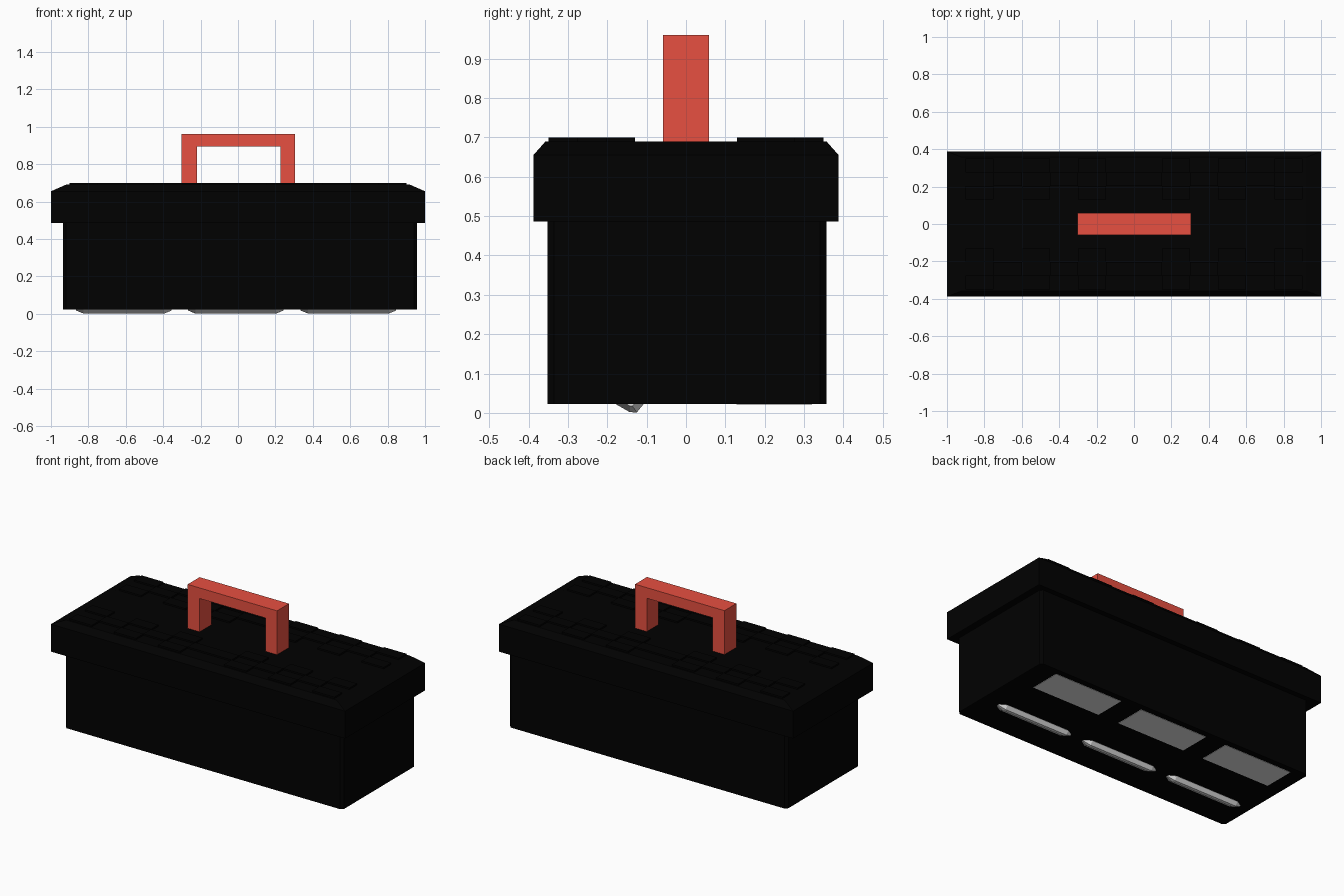
import bpy
import bmesh

if "Cube" in bpy.data.objects:
    bpy.data.objects.remove(bpy.data.objects["Cube"], do_unlink=True)


def make_material(name, colour):
    mat = bpy.data.materials.new(name)
    mat.use_nodes = True
    mat.diffuse_color = (*colour, 1)
    mat.node_tree.nodes["Principled BSDF"].inputs["Base Color"].default_value = (*colour, 1)
    return mat


black = make_material("black plastic", (0.0003, 0.0003, 0.0003))
red = make_material("red plastic", (0.8, 0.08, 0.053))
grey = make_material("light grey", (0.8, 0.8, 0.8))


def finish(name, bm, mat):
    bmesh.ops.recalc_face_normals(bm, faces=bm.faces)
    mesh = bpy.data.meshes.new(name)
    bm.to_mesh(mesh)
    bm.free()
    mesh.materials.append(mat)
    obj = bpy.data.objects.new(name, mesh)
    bpy.context.collection.objects.link(obj)
    return obj


def add_box(bm, x, y, z):
    """Add a box spanning the given (low, high) ranges."""
    for v in bmesh.ops.create_cube(bm, size=1)["verts"]:
        v.co = [(lo + hi) / 2 + c * (hi - lo) for c, (lo, hi) in zip(v.co, (x, y, z))]


# Body with small chamfers on its upright corners
bm = bmesh.new()
add_box(bm, (-0.935, 0.957), (-0.352, 0.357), (0.023, 0.5))
upright = [e for e in bm.edges if abs(e.verts[0].co.z - e.verts[1].co.z) > 0.1]
bmesh.ops.bevel(bm, geom=upright, offset=0.016, segments=1, affect='EDGES')
finish("body", bm, black)

# Lid: overhanging rim with a sloped upper edge
bm = bmesh.new()
add_box(bm, (-1, 1), (-0.388, 0.388), (0.486, 0.655))
top = max(bm.faces, key=lambda f: f.calc_center_median().z)
raised = bmesh.ops.extrude_discrete_faces(bm, faces=[top])["faces"][0]
for v in raised.verts:
    v.co.x *= 0.92
    v.co.y *= 0.92
    v.co.z = 0.69
bmesh.ops.remove_doubles(bm, verts=bm.verts, dist=0.0001)
finish("lid", bm, black)

# Raised staggered tread tiles along both long sides of the lid
bm = bmesh.new()
tile, row_depth = 0.15, 0.073
for side in (-1, 1):
    for end in (-1, 1):
        for row in range(3):
            for col in range(6):
                if (row + col) % 2 == 0:
                    xs = sorted((end * (0.9 - col * tile), end * (0.9 - (col + 1) * tile)))
                    near = 0.13 + row * row_depth
                    ys = sorted((side * near, side * (near + row_depth)))
                    add_box(bm, xs, ys, (0.68, 0.7))
finish("lid_treads", bm, black)

# Handle: an arch outline pulled to depth
bm = bmesh.new()
outline = [(-0.302, 0.68), (-0.302, 0.96), (0.306, 0.96), (0.306, 0.68),
           (0.226, 0.68), (0.226, 0.895), (-0.22, 0.895), (-0.22, 0.68)]
face = bm.faces.new([bm.verts.new((x, -0.058, z)) for x, z in outline])
pulled = bmesh.ops.extrude_face_region(bm, geom=[face])["geom"]
bmesh.ops.translate(bm, vec=(0, 0.116, 0),
                    verts=[g for g in pulled if isinstance(g, bmesh.types.BMVert)])
finish("handle", bm, red)

# Three underside plates, each with a ridge foot that narrows at its ends
profile = [(-0.18, 0.03), (-0.178, 0.022), (-0.143, 0.002),
           (-0.125, 0.001), (-0.108, 0.022), (-0.11, 0.03)]
stations = [(-0.255, 0.35), (-0.215, 1), (0.215, 1), (0.255, 0.35)]
mid_y, base_z = -0.142, 0.026
for label, cx in (("right", -0.61), ("middle", -0.012), ("left", 0.59)):
    bm = bmesh.new()
    add_box(bm, (cx - 0.23, cx + 0.23), (0.128, 0.32), (0.021, 0.028))
    finish(label + "_plate", bm, grey)

    bm = bmesh.new()
    rings = [[bm.verts.new((cx + dx, mid_y + (y - mid_y) * s, base_z + (z - base_z) * s))
              for y, z in profile] for dx, s in stations]
    bm.faces.new(rings[0])
    bm.faces.new(rings[-1])
    for a, b in zip(rings, rings[1:]):
        for i in range(len(profile)):
            j = (i + 1) % len(profile)
            bm.faces.new((a[i], a[j], b[j], b[i]))
    finish(label + "_ridge", bm, grey)
